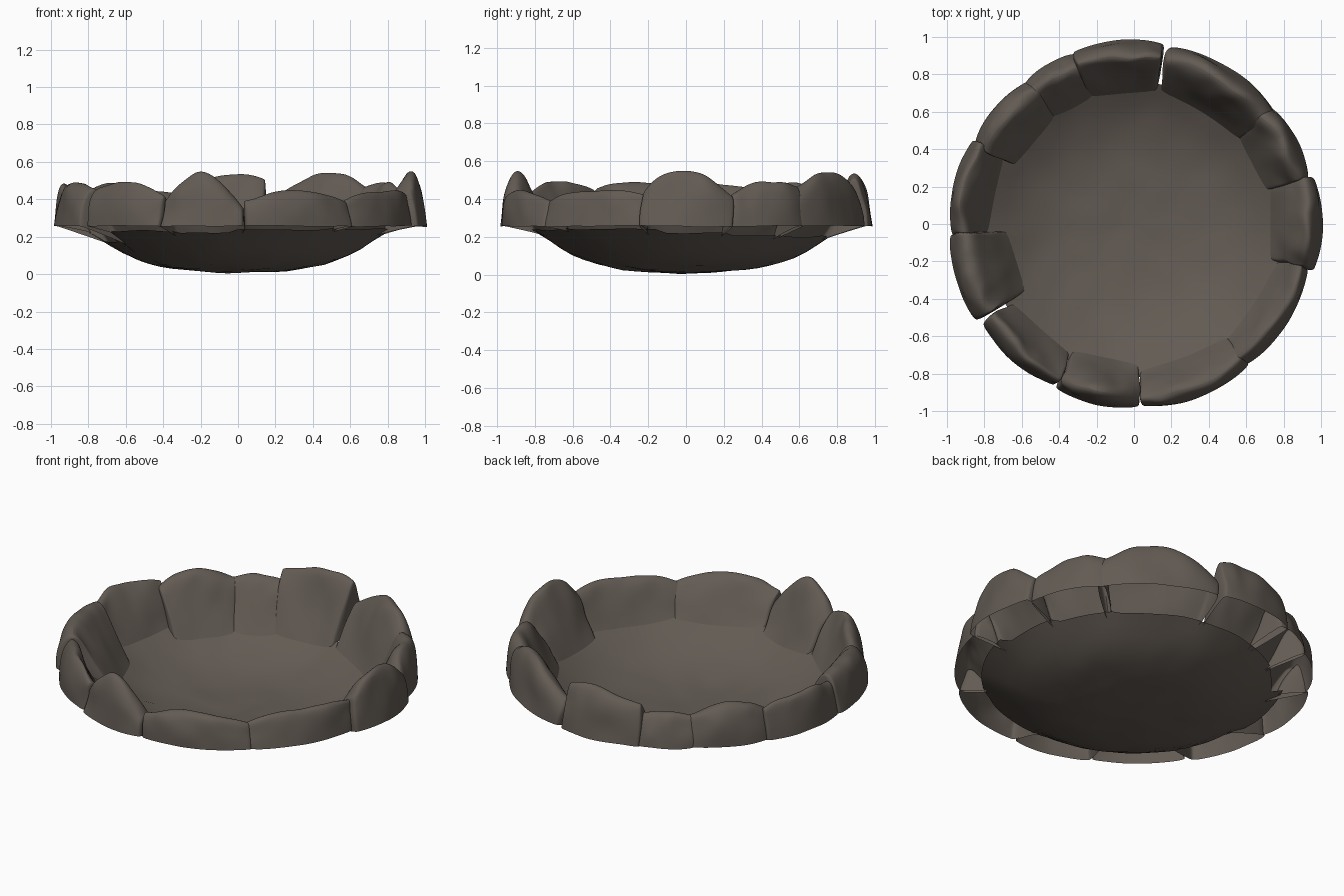
import bpy, bmesh
from math import cos, sin, pi, radians, degrees
from mathutils import Vector, noise

cube = bpy.data.objects.get("Cube")
if cube:
    bpy.data.objects.remove(cube, do_unlink=True)

stone_colour = (0.125, 0.105, 0.088, 1.0)
rock = bpy.data.materials.new("grey brown rock")
rock.use_nodes = True
rock.diffuse_color = stone_colour
shader = rock.node_tree.nodes["Principled BSDF"]
shader.inputs["Base Color"].default_value = stone_colour
shader.inputs["Roughness"].default_value = 0.9

# start angle, end angle, inner and outer radius, ridge heights, peak position
stones = {
    "back_stone": (80, 110, 0.7, 0.99, 0.51, 0.53, 0.48, 0.25),
    "back_right_stone": (107, 128, 0.7, 0.97, 0.42, 0.44, 0.42, 0.5),
    "right_rear_stone": (126, 154, 0.69, 0.97, 0.42, 0.49, 0.43, 0.5),
    "right_stone": (152, 184, 0.76, 0.99, 0.45, 0.48, 0.44, 0.5),
    "right_front_stone": (183, 212, 0.66, 1.0, 0.48, 0.49, 0.44, 0.4),
    "front_right_stone": (213, 244, 0.75, 0.98, 0.44, 0.49, 0.42, 0.6),
    "front_stone": (244, 272, 0.73, 0.99, 0.39, 0.55, 0.34, 0.48),
    "front_left_stone": (272, 310, 0.76, 0.99, 0.39, 0.46, 0.4, 0.45),
    "left_front_stone": (308, 346, 0.77, 0.98, 0.4, 0.45, 0.42, 0.5),
    "left_stone": (345, 375, 0.73, 1.01, 0.43, 0.56, 0.4, 0.45),
    "left_rear_stone": (14, 41, 0.71, 0.98, 0.42, 0.49, 0.47, 0.7),
    "back_left_stone": (38, 79, 0.7, 0.98, 0.45, 0.54, 0.41, 0.45),
}


def polar(radius, angle, z):
    return Vector((radius * cos(angle), radius * sin(angle), z))


def finish(bm, name):
    """Turn a bmesh into a smooth rock-coloured object."""
    mesh = bpy.data.meshes.new(name)
    bm.to_mesh(mesh)
    bm.free()
    mesh.materials.append(rock)
    obj = bpy.data.objects.new(name, mesh)
    bpy.context.collection.objects.link(obj)
    bpy.ops.object.select_all(action='DESELECT')
    obj.select_set(True)
    bpy.context.view_layer.objects.active = obj
    bpy.ops.object.shade_smooth_by_angle(angle=radians(50))
    return obj


# Shallow bowl: a lathed, lumpy sheet that ends inside the feet of the stones
bowl_profile = [(0, 0.006), (0.22, 0.015), (0.35, 0.029), (0.46, 0.05),
                (0.56, 0.084), (0.64, 0.124), (0.71, 0.168),
                (0.78, 0.215), (0.85, 0.255)]


def bowl_height(radius):
    for (r0, z0), (r1, z1) in zip(bowl_profile, bowl_profile[1:]):
        if radius <= r1:
            return z0 + (z1 - z0) * (radius - r0) / (r1 - r0)
    return bowl_profile[-1][1]


def lump(p):
    return 0.008 * noise.noise(p * 6)


def rim_radius(angle):
    """Bowl edge: just past the inner foot of the stones standing there."""
    turn = degrees(angle)
    near = [inner for start, end, inner, *_ in stones.values()
            if any(start - 3 <= turn + lap <= end + 3 for lap in (0, 360))]
    return max(near) + 0.06


def build_bowl(segments=96, ring_count=12):
    bm = bmesh.new()
    rings = []
    for k in range(1, ring_count + 1):
        ring = []
        for s in range(segments):
            angle = 2 * pi * s / segments
            radius = rim_radius(angle) * k / ring_count
            p = polar(radius, angle, bowl_height(radius))
            p.z += lump(p)
            ring.append(bm.verts.new(p))
        rings.append(ring)
    centre = bm.verts.new((0, 0, bowl_height(0)))
    for s in range(segments):
        n = (s + 1) % segments
        bm.faces.new((centre, rings[0][s], rings[0][n]))
        for inner, outer in zip(rings, rings[1:]):
            bm.faces.new((inner[s], outer[s], outer[n], inner[n]))
    finish(bm, "bowl")


# Stone cross-section from outer foot to inner foot: (share across, share of height)
# The inner side flares out gently into the bowl
section = [(0, 0), (0.03, 0.35), (0.08, 0.7), (0.17, 0.96), (0.3, 1.04),
           (0.43, 0.94), (0.56, 0.7), (0.71, 0.4), (0.86, 0.15), (1, 0)]
foot = 0.257


def build_stone(name, start, end, inner, outer, left_z, peak_z, right_z, peak_at):
    bm = bmesh.new()
    steps = 10
    # Extra rows by the ends keep the end walls crisp
    shares = sorted([k / steps for k in range(steps + 1)] + [0.03, 0.97])
    rows = []
    for t in shares:
        angle = radians(start + (end - start) * t)
        # Ridge height rises from each end to the peak
        if t < peak_at:
            top = left_z + (peak_z - left_z) * sin(pi / 2 * t / peak_at)
        else:
            top = right_z + (peak_z - right_z) * sin(pi / 2 * (1 - t) / (1 - peak_at))
        # Plan narrows a little towards the ends
        bulge = max(sin(pi * t), 0) ** 0.4
        r_out = outer - 0.025 * (1 - bulge)
        r_in = inner + 0.04 * (1 - bulge)
        row = []
        for across, up in section:
            radius = r_out + (r_in - r_out) * across
            base = min(foot, bowl_height(radius) + 0.002)
            p = polar(radius, angle, base + (top - base) * up)
            rough = noise.noise_vector(p * 4) * 0.026 + noise.noise_vector(p * 11) * 0.016
            if up:
                p += rough * min(1, 2 * up)
            elif across:
                p.z += lump(p)
            else:
                p += rough * 0.25
            row.append(bm.verts.new(p))
        rows.append(row)
    for a, b in zip(rows, rows[1:]):
        for i in range(len(section) - 1):
            bm.faces.new((a[i], b[i], b[i + 1], a[i + 1]))
    # End walls as strips; the underside stays open
    for row, flip in ((rows[0], False), (rows[-1], True)):
        for i in range(len(section) // 2 - 1):
            corners = (row[i], row[i + 1], row[-2 - i], row[-1 - i])
            bm.faces.new(corners[::-1] if flip else corners)
    stone = finish(bm, name)
    smooth = stone.modifiers.new("rounding", 'SUBSURF')
    smooth.levels = smooth.render_levels = 2


build_bowl()
for name, shape in stones.items():
    build_stone(name, *shape)
